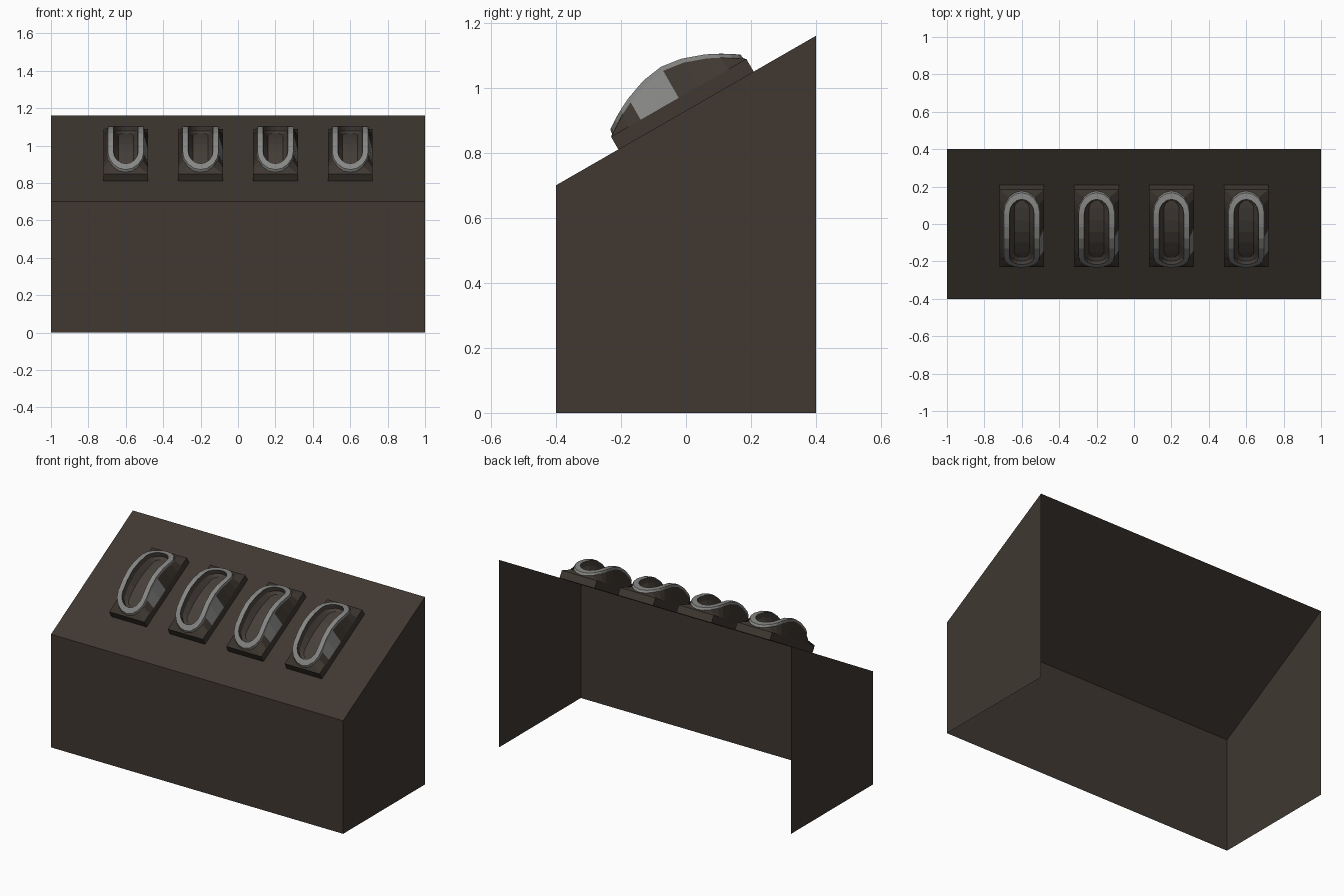
import bpy, math
from mathutils import Matrix

if "Cube" in bpy.data.objects:
    bpy.data.objects.remove(bpy.data.objects["Cube"])

def material(name, rgb):
    m = bpy.data.materials.new(name)
    m.diffuse_color = (*rgb, 1)
    m.use_nodes = True
    m.node_tree.nodes["Principled BSDF"].inputs["Base Color"].default_value = m.diffuse_color
    return m

BROWN = material("dark brown", (0.050, 0.039, 0.031))
GREY = material("worn grey metal", (0.24, 0.24, 0.235))
BASIN = material("recess brown", (0.062, 0.050, 0.042))

def add_mesh(name, verts, faces, mats):
    me = bpy.data.meshes.new(name)
    me.from_pydata(verts, [], faces)
    for m in mats:
        me.materials.append(m)
    ob = bpy.data.objects.new(name, me)
    bpy.context.collection.objects.link(ob)
    return ob

# Console shell: front, sloped top and two sides; back and bottom are open
side = [(-0.4, 0), (-0.4, 0.7), (0.4, 1.16), (0.4, 0)]
verts = [(x, y, z) for x in (-1, 1) for y, z in side]
add_mesh("console_shell", verts,
         [(0, 4, 5, 1), (1, 5, 6, 2), (0, 1, 2, 3), (4, 7, 6, 5)], [BROWN])

# Switch housing: loops lofted from a rectangular foot to a rounded rim and basin
END, ARCS, RUNS = 0.135, 8, 4

def arch(u):
    """Height of the rim above the slope."""
    return 0.155 - 0.092 * (abs(u) / 0.235) ** 1.8

def loop(radius, height, rect=0):
    """Stadium outline, or its matching rectangle, with height as a function of u."""
    pts = []
    for s in (1, -1):
        for i in range(ARCS + 1):
            a = math.pi * i / ARCS
            c, d = math.cos(a), math.sin(a)
            if rect:
                k = max(abs(c), abs(d))
                x, u = 0.12 * c / k, END + (0.24 - END) * d / k
            else:
                x, u = radius * c, END + radius * d
            pts.append((s * x, s * u, height(s * u)))
        for i in range(1, RUNS):
            u = s * END * (1 - 2 * i / RUNS)
            x = -s * (0.12 if rect else radius)
            pts.append((x, u, height(u)))
    return pts

loops = [
    loop(0, lambda u: 0, 1),                      # foot
    loop(0, lambda u: 0.045, 1),                  # top of skirt
    loop(0.098, lambda u: arch(u) - 0.014),       # under the rim
    loop(0.096, arch),                            # rim outside
    loop(0.066, arch),                            # rim inside
    loop(0.060, lambda u: arch(u) - 0.03),
    loop(0.040, lambda u: 0.6 * arch(u) - 0.005),  # basin floor
]
N = len(loops[0])
verts = [p for l in loops for p in l]
faces, kinds = [], []
for k in range(len(loops) - 1):
    for i in range(N):
        j = (i + 1) % N
        faces.append((k * N + i, k * N + j, (k + 1) * N + j, (k + 1) * N + i))
        x = sum(verts[v][0] for v in faces[-1]) / 4
        u = sum(verts[v][1] for v in faces[-1]) / 4
        worn = k == 1 and x > 0.08 and -0.14 < u < -0.03
        kinds.append(1 if k in (2, 3) or worn else 2 if k > 3 else 0)
# Basin floor strips across the narrow width
last = (len(loops) - 1) * N
for i in range(N // 2 - 1):
    a, b = (ARCS + 1 + i) % N, (ARCS + 2 + i) % N
    c, d = (ARCS - 1 - i) % N, (ARCS - i) % N
    quad = []
    for v in (a, b, c, d):
        if v not in quad:
            quad.append(v)
for i in range(N // 2):
    top = ARCS // 2
    a, b = (top + i) % N, (top + i + 1) % N
    c, d = (top - i - 1) % N, (top - i) % N
    quad = list(dict.fromkeys((a, b, c, d)))
    if len(quad) > 2:
        faces.append([last + v for v in quad])
        kinds.append(2)

for n in range(4):
    ob = add_mesh(f"switch_housing_{n + 1}", verts, faces, [BROWN, GREY, BASIN])
    for p, kind in zip(ob.data.polygons, kinds):
        p.material_index = kind
    ob.matrix_world = (Matrix.Translation((-0.6 + 0.4 * n, 0, 0.93))
                       @ Matrix.Rotation(math.atan2(0.46, 0.8), 4, 'X'))
